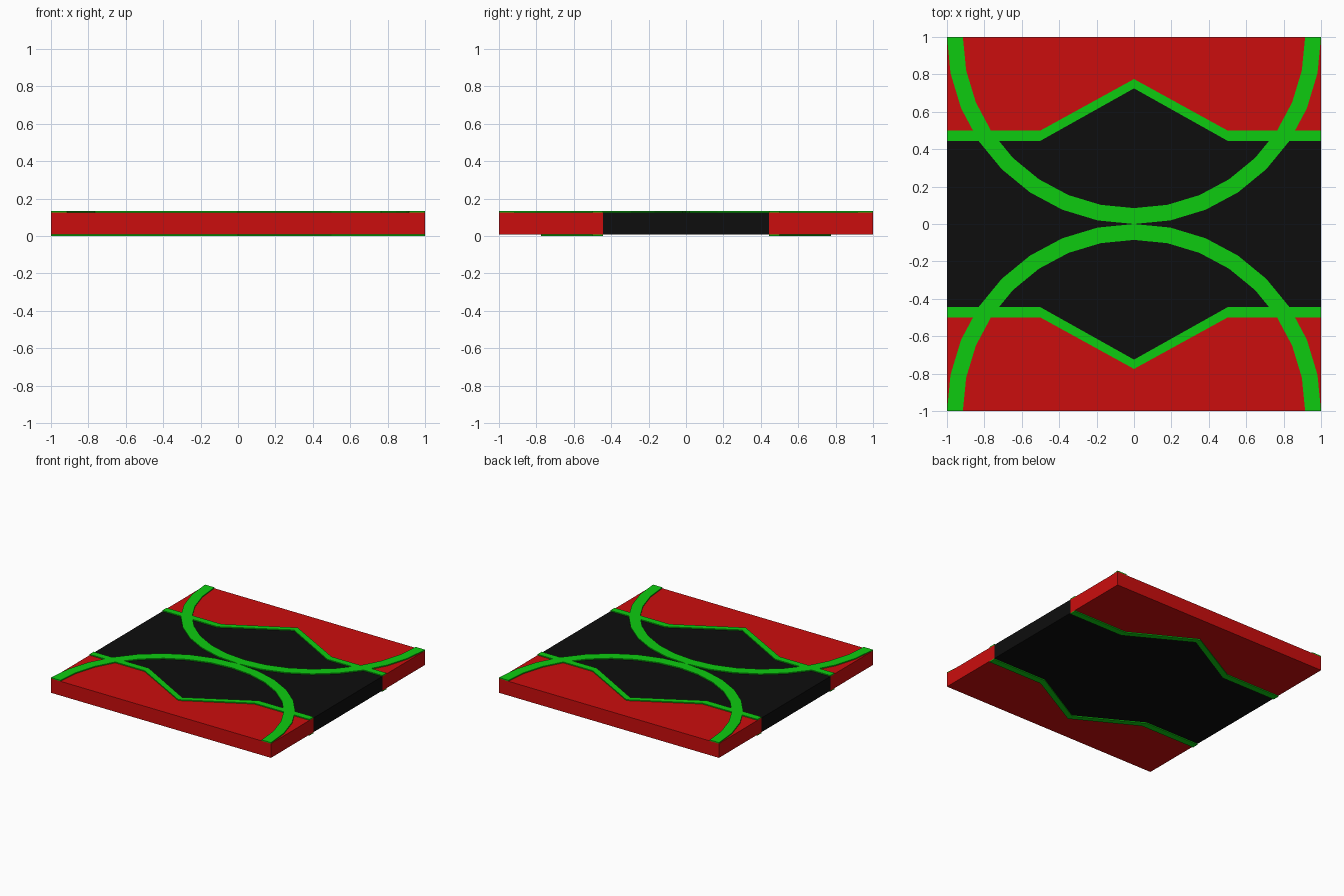
import bpy, bmesh
from math import sin, cos, pi

if "Cube" in bpy.data.objects:
    bpy.data.objects.remove(bpy.data.objects["Cube"])

Z_BODY = (0.008, 0.125)   # floor tile body
Z_TOP = 0.133             # top of the raised trim


def material(name, rgb):
    m = bpy.data.materials.new(name)
    m.diffuse_color = (*rgb, 1)
    m.use_nodes = True
    m.node_tree.nodes["Principled BSDF"].inputs["Base Color"].default_value = m.diffuse_color
    return m


RED = material("red", (0.6, 0.004, 0.004))
BLACK = material("black", (0.004, 0.004, 0.004))
GREEN = material("green", (0.004, 0.6, 0.005))


def strip(name, line_a, line_b, z0, z1, mat, mirror=True):
    """Solid slab between two matching polylines, optionally mirrored over y = 0."""
    bm = bmesh.new()
    rows = [[bm.verts.new((x, y, z)) for x, y in line]
            for line, z in ((line_a, z0), (line_b, z0), (line_b, z1), (line_a, z1))]
    for i in range(len(line_a) - 1):
        for k in range(4):
            r, s = rows[k], rows[(k + 1) % 4]
            bm.faces.new((r[i], r[i + 1], s[i + 1], s[i]))
    for end in (0, -1):
        bm.faces.new([r[end] for r in rows])
    bmesh.ops.recalc_face_normals(bm, faces=bm.faces)
    mesh = bpy.data.meshes.new(name)
    bm.to_mesh(mesh)
    bm.free()
    mesh.materials.append(mat)
    ob = bpy.data.objects.new(name, mesh)
    bpy.context.collection.objects.link(ob)
    if mirror:
        mod = ob.modifiers.new("mirror", 'MIRROR')
        mod.use_axis = (False, True, False)
        mod.use_mirror_merge = False
    return ob


# Zigzag outlines running across the tile
xs = (-1, -0.5, 0, 0.5, 1)
inner = list(zip(xs, (0.445, 0.445, 0.725, 0.445, 0.445)))
outer = list(zip(xs, (0.5, 0.5, 0.775, 0.5, 0.5)))

# Tile body: black centre and red outer panels
strip("centre_panel", [(x, -y) for x, y in inner], inner, *Z_BODY, BLACK, mirror=False)
strip("outer_panels", inner, [(x, 1) for x in xs], *Z_BODY, RED)

# Zigzag trim on the top and the underside
strip("zigzag_trim_top", inner, outer, Z_BODY[1], Z_TOP, GREEN)
strip("zigzag_trim_bottom", inner, outer, 0, Z_BODY[0], GREEN)


# Half-ring trim on the top
def arc(r):
    return [(-r * cos(pi * i / 16), 1 - r * sin(pi * i / 16)) for i in range(17)]


strip("arc_trim", arc(0.915), arc(1.0), Z_BODY[1], Z_TOP, GREEN)
